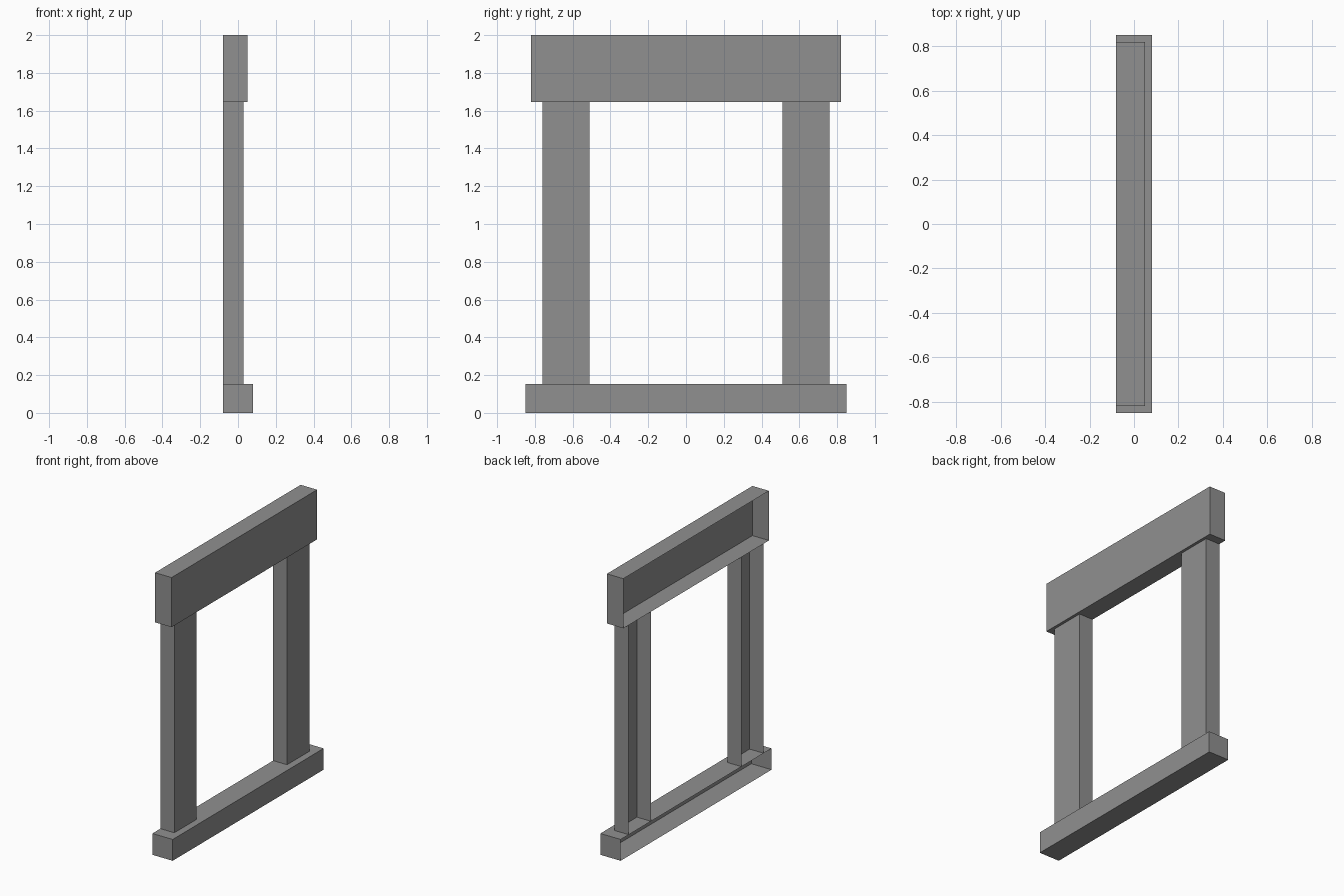
import bpy
import bmesh
from mathutils import Vector

default = bpy.data.objects.get("Cube")
if default:
    bpy.data.objects.remove(default, do_unlink=True)

# One plain grey for the whole frame
GREY = (0.28, 0.28, 0.28, 1.0)
grey = bpy.data.materials.new("grey stone")
grey.use_nodes = True
grey.diffuse_color = GREY
grey.node_tree.nodes["Principled BSDF"].inputs["Base Color"].default_value = GREY

BACK = -0.08  # wall plane shared by every part


def open_box(name, depth_to, y_range, z_range, open_sides):
    """Box from the wall plane outward, without the faces on open_sides."""
    low = Vector((BACK, y_range[0], z_range[0]))
    high = Vector((depth_to, y_range[1], z_range[1]))
    bm = bmesh.new()
    bmesh.ops.create_cube(bm, size=1)
    bm.normal_update()
    unwanted = [f for f in bm.faces
                if any(f.normal.dot(Vector(s)) > 0.9 for s in open_sides)]
    bmesh.ops.delete(bm, geom=unwanted, context="FACES")
    bmesh.ops.scale(bm, vec=high - low, verts=bm.verts)
    bmesh.ops.translate(bm, vec=(low + high) / 2, verts=bm.verts)
    mesh = bpy.data.meshes.new(name)
    bm.to_mesh(mesh)
    bm.free()
    mesh.materials.append(grey)
    obj = bpy.data.objects.new(name, mesh)
    bpy.context.collection.objects.link(obj)
    return obj


WALL, UP, DOWN = (-1, 0, 0), (0, 0, 1), (0, 0, -1)
SILL_TOP, LINTEL_BOTTOM = 0.152, 1.646

# Sill and lintel are hollow towards the wall
open_box("sill", 0.08, (-0.85, 0.85), (0, SILL_TOP), [WALL])
open_box("lintel", 0.05, (-0.82, 0.82), (LINTEL_BOTTOM, 2), [WALL])

# Two jambs, open at the wall and at both ends
for name, y_range in (("front_jamb", (-0.76, -0.51)), ("back_jamb", (0.51, 0.76))):
    open_box(name, 0.03, y_range, (SILL_TOP, LINTEL_BOTTOM), [WALL, UP, DOWN])
